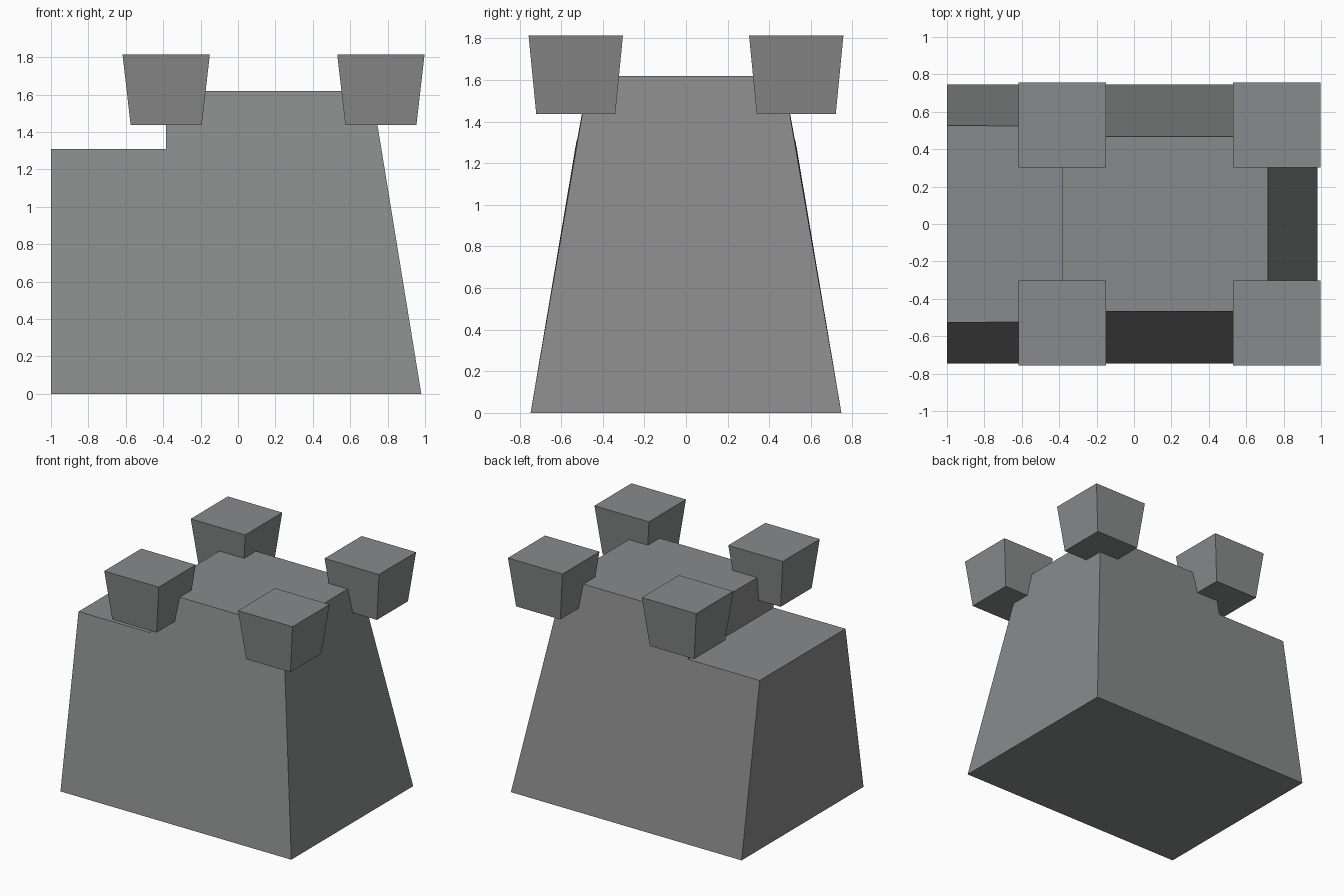
import bpy
import bmesh

if "Cube" in bpy.data.objects:
    bpy.data.objects.remove(bpy.data.objects["Cube"])

stone = bpy.data.materials.new("stone grey")
stone.diffuse_color = (0.25, 0.253, 0.257, 1)
stone.use_nodes = True
stone.node_tree.nodes["Principled BSDF"].inputs["Base Color"].default_value = stone.diffuse_color


def finish(bm, name):
    bmesh.ops.recalc_face_normals(bm, faces=bm.faces)
    mesh = bpy.data.meshes.new(name)
    bm.to_mesh(mesh)
    bm.free()
    mesh.materials.append(stone)
    obj = bpy.data.objects.new(name, mesh)
    bpy.context.collection.objects.link(obj)
    return obj


# Stepped body: side profile (x, z, half depth) joined front to back
profile = [(-1, 0, 0.747), (0.98, 0, 0.747), (0.716, 1.62, 0.467),
           (-0.385, 1.62, 0.467), (-0.385, 1.31, 0.524), (-1, 1.31, 0.526)]
bm = bmesh.new()
front = [bm.verts.new((x, -d, z)) for x, z, d in profile]
back = [bm.verts.new((x, d, z)) for x, z, d in profile]
bm.faces.new(front)
bm.faces.new(back[::-1])
for i in range(len(profile)):
    j = (i + 1) % len(profile)
    bm.faces.new((front[i], front[j], back[j], back[i]))
finish(bm, "stepped_body")


# Corner turrets: blocks that flare outward towards the top
def turret(name, cx, cy):
    bm = bmesh.new()
    bmesh.ops.create_cube(bm, size=1)
    for v in bm.verts:
        top = v.co.z > 0
        sx, sy = (0.467, 0.454) if top else (0.38, 0.38)
        v.co = (cx + v.co.x * sx, cy + v.co.y * sy, 1.815 if top else 1.437)
    finish(bm, name)


for side, cx in (("left", -0.384), ("right", 0.764)):
    for end, cy in (("front", -0.53), ("back", 0.53)):
        turret(f"{end}_{side}_turret", cx, cy)
